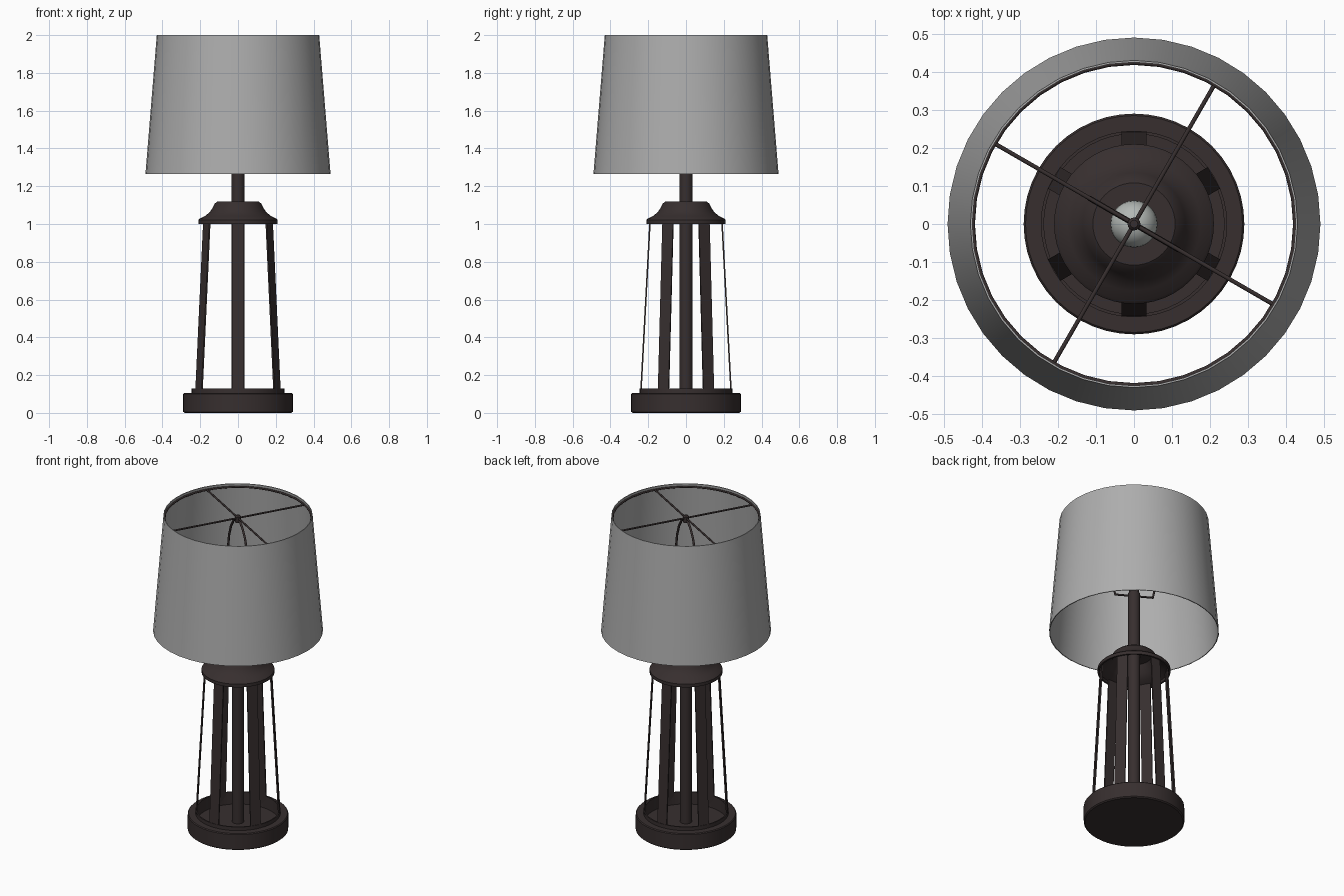
import bpy, math
from math import sin, cos, pi, radians

if "Cube" in bpy.data.objects:
    bpy.data.objects.remove(bpy.data.objects["Cube"])


def material(name, rgb):
    m = bpy.data.materials.new(name)
    m.diffuse_color = (*rgb, 1)
    m.use_nodes = True
    m.node_tree.nodes["Principled BSDF"].inputs["Base Color"].default_value = m.diffuse_color
    return m


METAL = material("dark bronze", (0.038, 0.028, 0.028))
FABRIC = material("grey fabric", (0.42, 0.42, 0.42))
GLASS = material("bulb glass", (0.45, 0.48, 0.46))


def finish(ob, mat, angle=35):
    ob.data.materials.append(mat)
    bpy.ops.object.select_all(action='DESELECT')
    ob.select_set(True)
    bpy.context.view_layer.objects.active = ob
    bpy.ops.object.shade_smooth_by_angle(angle=radians(angle))
    return ob


def mesh_object(name, verts, faces, mat):
    me = bpy.data.meshes.new(name)
    me.from_pydata(verts, [], faces)
    ob = bpy.data.objects.new(name, me)
    bpy.context.collection.objects.link(ob)
    return finish(ob, mat)


def lathe(name, profile, mat, n=48, closed=False):
    """Revolve (radius, z) points; radius 0 becomes a pole."""
    verts, rings, faces = [], [], []
    for r, z in profile:
        if r == 0:
            rings.append([len(verts)] * n)
            verts.append((0, 0, z))
        else:
            rings.append([len(verts) + i for i in range(n)])
            verts += [(r * cos(2 * pi * i / n), r * sin(2 * pi * i / n), z) for i in range(n)]
    pairs = list(zip(rings, rings[1:])) + ([(rings[-1], rings[0])] if closed else [])
    for a, b in pairs:
        for i in range(n):
            j = (i + 1) % n
            faces.append(list(dict.fromkeys((a[i], a[j], b[j], b[i]))))
    return mesh_object(name, verts, faces, mat)


def tube(name, points, radius, cyclic=False):
    cu = bpy.data.curves.new(name, 'CURVE')
    cu.dimensions = '3D'
    cu.bevel_depth = radius
    cu.bevel_resolution = 2
    cu.use_fill_caps = True
    sp = cu.splines.new('POLY')
    sp.points.add(len(points) - 1)
    for p, co in zip(sp.points, points):
        p.co = (*co, 1)
    sp.use_cyclic_u = cyclic
    ob = bpy.data.objects.new(name, cu)
    bpy.context.collection.objects.link(ob)
    bpy.ops.object.select_all(action='DESELECT')
    ob.select_set(True)
    bpy.context.view_layer.objects.active = ob
    bpy.ops.object.convert(target='MESH')
    return finish(bpy.context.object, METAL, 60)


# Base dish with a raised inner rim
lathe("base", [(0, 0), (0.283, 0), (0.29, 0.006), (0.29, 0.1), (0.285, 0.105), (0.245, 0.105),
               (0.245, 0.128), (0.237, 0.128), (0.237, 0.05), (0, 0.05)], METAL)

# Six leaning flat bars
W, T = 0.0325, 0.004
for k in range(6):
    a = radians(30 + 60 * k)
    verts = []
    for r, z in ((0.242, 0.05), (0.19, 1.02)):
        for dr, dt in ((-T, -W), (T, -W), (T, W), (-T, W)):
            verts.append(((r + dr) * cos(a) - dt * sin(a), (r + dr) * sin(a) + dt * cos(a), z))
    mesh_object(f"side_bar_{k + 1}", verts,
                [(3, 2, 1, 0), (4, 5, 6, 7), (0, 1, 5, 4), (1, 2, 6, 5), (2, 3, 7, 6), (3, 0, 4, 7)], METAL)

# Centre column and bell-shaped cap
lathe("centre_column", [(0, 0.05), (0.035, 0.05), (0.035, 1.52), (0, 1.52)], METAL, 24)
lathe("cap", [(0.03, 1.105), (0.1, 1.105), (0.13, 1.06), (0.16, 1.035), (0.2, 1.018), (0.2, 1.0),
              (0.21, 1.0), (0.21, 1.02), (0.203, 1.028), (0.175, 1.042), (0.15, 1.062), (0.135, 1.085),
              (0.123, 1.108), (0.108, 1.12), (0.03, 1.12)], METAL)

# Bulb and socket
lathe("socket", [(0.03, 1.52), (0.03, 1.62), (0, 1.62)], METAL, 24)
lathe("bulb", [(0, 1.6), (0.028, 1.6), (0.033, 1.65)] +
      [(0.062 * cos(radians(t)), 1.735 + 0.062 * sin(radians(t))) for t in range(-45, 90, 15)] +
      [(0, 1.797)], GLASS, 24)

# Tapered drum shade, open at both ends
lathe("shade", [(0.49, 1.265), (0.43, 2.0), (0.425, 2.0), (0.485, 1.265)], FABRIC, 40, closed=True)

# Wire ring, four spokes and hub
ZS = 1.98
tube("shade_ring", [(0.424 * cos(2 * pi * i / 40), 0.424 * sin(2 * pi * i / 40), ZS) for i in range(40)],
     0.006, True)
for k in range(2):
    a = radians(60 + 90 * k)
    c, s = 0.424 * cos(a), 0.424 * sin(a)
    tube(f"shade_spoke_{k + 1}", [(-c, -s, ZS), (c, s, ZS)], 0.0055)
lathe("finial", [(0, 1.955), (0.017, 1.955), (0.017, 1.99), (0.01, 1.998), (0, 1.998)], METAL, 16)

# Harp: bent wire loop around the bulb
half = [(0.11, 1.505), (0.123, 1.57), (0.135, 1.66), (0.135, 1.74), (0.122, 1.82),
        (0.095, 1.89), (0.06, 1.94), (0.03, 1.964), (0, 1.97)]
loop = half + [(-r, z) for r, z in half[-2::-1]]
a = radians(150)
tube("harp", [(r * cos(a), r * sin(a), z) for r, z in loop], 0.007, True)
